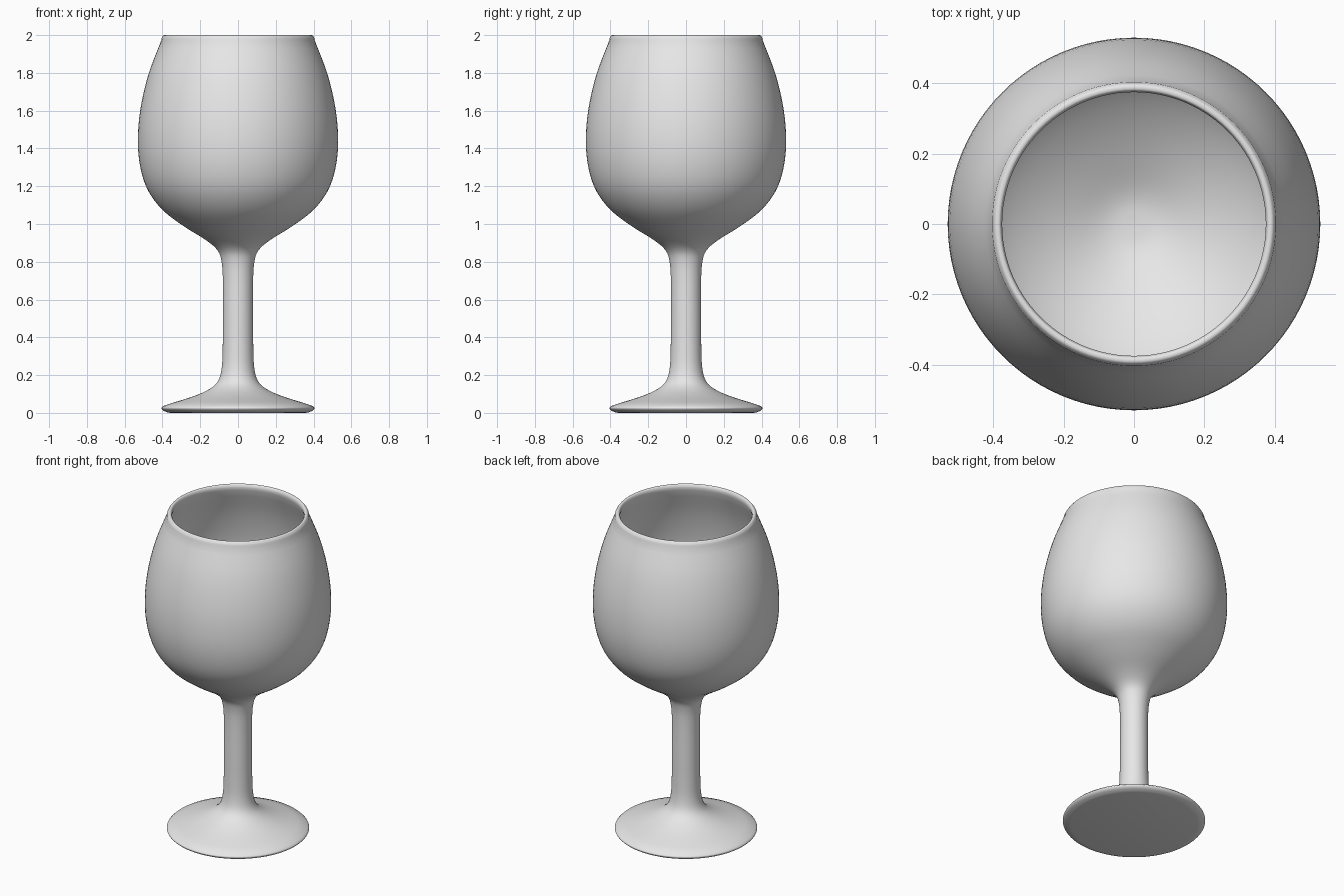
import bpy, bmesh, math
from mathutils import Vector

cube = bpy.data.objects.get("Cube")
if cube:
    bpy.data.objects.remove(cube, do_unlink=True)

SEGMENTS = 96


def smooth_path(points, steps=4):
    """Catmull-Rom curve through (radius, height) points."""
    p = [Vector(q) for q in points]
    p = [2 * p[0] - p[1]] + p + [2 * p[-1] - p[-2]]
    out = []
    for a, b, c, d in zip(p, p[1:], p[2:], p[3:]):
        for i in range(steps):
            t = i / steps
            out.append(0.5 * (2 * b + (c - a) * t + (2 * a - 5 * b + 4 * c - d) * t ** 2
                              + (3 * b - a - 3 * c + d) * t ** 3))
    return out + [p[-2]]


def lathe(name, profile, material):
    """Revolve a profile about the z axis; both ends lie on the axis."""
    bm = bmesh.new()
    verts = [bm.verts.new((r, 0, z)) for r, z in profile]
    edges = [bm.edges.new(pair) for pair in zip(verts, verts[1:])]
    bmesh.ops.spin(bm, geom=verts + edges, cent=(0, 0, 0), axis=(0, 0, 1),
                   angle=math.tau, steps=SEGMENTS, use_duplicate=False)
    bmesh.ops.remove_doubles(bm, verts=bm.verts, dist=0.0002)
    bmesh.ops.recalc_face_normals(bm, faces=bm.faces)
    mesh = bpy.data.meshes.new(name)
    bm.to_mesh(mesh)
    bm.free()
    mesh.materials.append(material)
    obj = bpy.data.objects.new(name, mesh)
    bpy.context.collection.objects.link(obj)
    bpy.ops.object.select_all(action="DESELECT")
    obj.select_set(True)
    bpy.context.view_layer.objects.active = obj
    bpy.ops.object.shade_smooth_by_angle(angle=math.radians(40))
    return obj


grey = bpy.data.materials.new("light_grey")
grey.use_nodes = True
grey.diffuse_color = (0.8, 0.8, 0.8, 1)
grey.node_tree.nodes["Principled BSDF"].inputs["Base Color"].default_value = grey.diffuse_color

# Foot underside and rounded edge
foot = [(0, 0), (0.36, 0)] + smooth_path(
    [(0.375, 0.003), (0.395, 0.012), (0.405, 0.025), (0.395, 0.037)])
# Foot top, stem and outer bowl
outside = smooth_path([
    (0.34, 0.055), (0.23, 0.09), (0.15, 0.127), (0.105, 0.17), (0.086, 0.24),
    (0.081, 0.35), (0.08, 0.5), (0.08, 0.7), (0.087, 0.8), (0.108, 0.86),
    (0.17, 0.915), (0.29, 0.99), (0.40, 1.075), (0.475, 1.175), (0.515, 1.29),
    (0.53, 1.43), (0.518, 1.6), (0.475, 1.79), (0.405, 1.975)])
# Rounded rim
rim = smooth_path([(0.404, 1.985), (0.396, 1.997), (0.388, 2.0), (0.38, 1.997), (0.375, 1.985)])
# Inner bowl
inside = smooth_path([
    (0.378, 1.965), (0.445, 1.785), (0.488, 1.6), (0.5, 1.43), (0.486, 1.3),
    (0.448, 1.19), (0.38, 1.1), (0.275, 1.017), (0.15, 0.945), (0.07, 0.912), (0, 0.905)])

lathe("wine_glass", foot + outside + rim + inside, grey)
